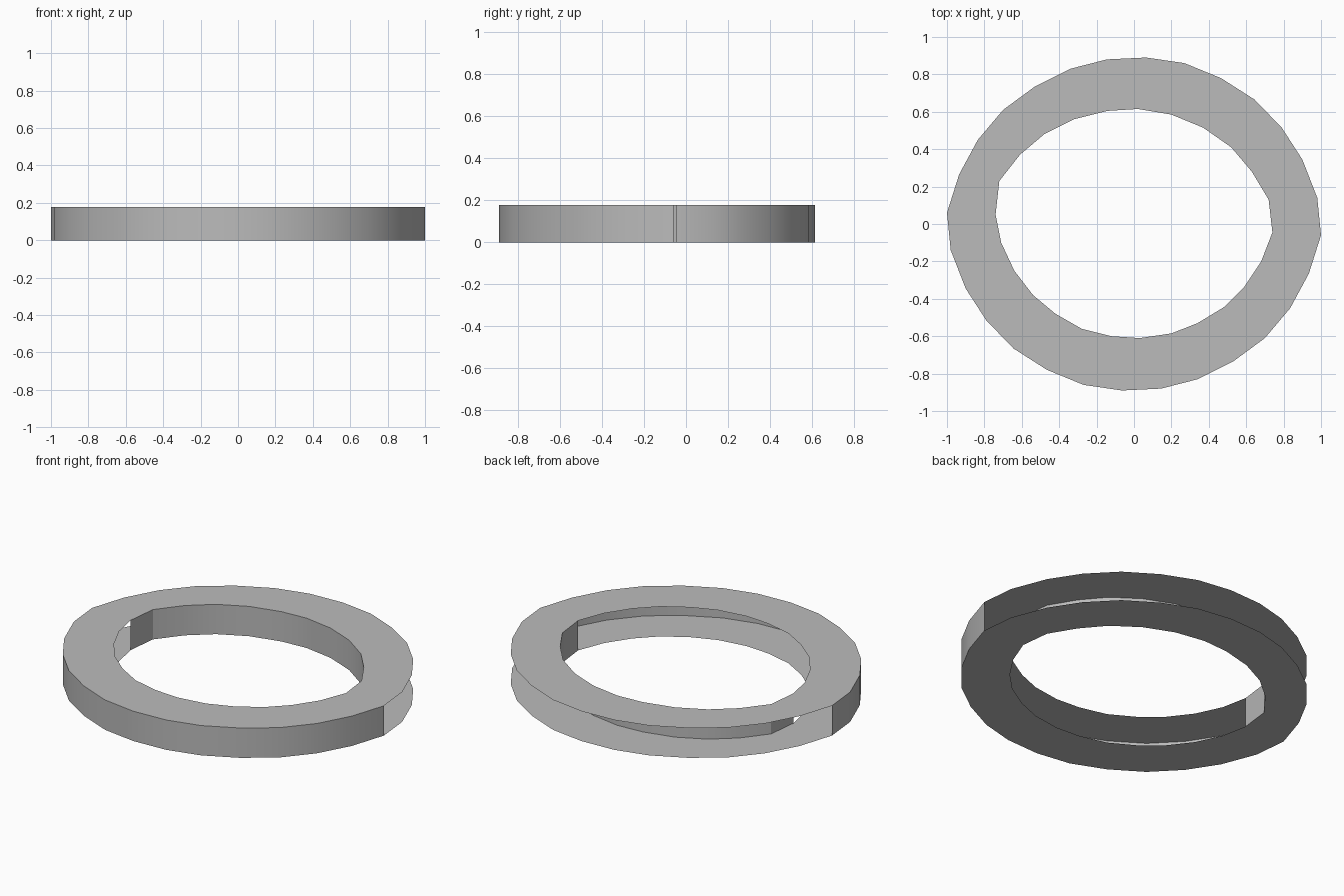
import bpy
import bmesh
import math

cube = bpy.data.objects.get("Cube")
if cube:
    bpy.data.objects.remove(cube, do_unlink=True)

HEIGHT = 0.177

# One plain grey for the whole ring
grey = bpy.data.materials.new("plain_grey")
grey.use_nodes = True
colour = (0.5, 0.5, 0.5, 1.0)
grey.diffuse_color = colour
shader = next(n for n in grey.node_tree.nodes if n.type == "BSDF_PRINCIPLED")
shader.inputs["Base Color"].default_value = colour


def finish(name, bm, smooth=False):
    """Turn a bmesh into a named, coloured object."""
    mesh = bpy.data.meshes.new(name)
    bm.to_mesh(mesh)
    bm.free()
    mesh.materials.append(grey)
    obj = bpy.data.objects.new(name, mesh)
    bpy.context.collection.objects.link(obj)
    if smooth:
        bpy.ops.object.select_all(action="DESELECT")
        obj.select_set(True)
        bpy.context.view_layer.objects.active = obj
        bpy.ops.object.shade_smooth_by_angle(angle=math.radians(30))
    return obj


def flat_ring(name, loops, z, up):
    """Fill the area between two closed outlines with a flat sheet."""
    bm = bmesh.new()
    edges = []
    for loop in loops:
        verts = [bm.verts.new((x, y, z)) for x, y in loop]
        for a, b in zip(verts, verts[1:] + verts[:1]):
            edges.append(bm.edges.new((a, b)))
    bmesh.ops.triangle_fill(bm, use_beauty=True, edges=edges)
    bm.normal_update()
    for face in bm.faces:
        if (face.normal.z > 0) != up:
            face.normal_flip()
    return finish(name, bm)


def wall(name, path):
    """Raise an open path into an upright band."""
    bm = bmesh.new()
    low = [bm.verts.new((x, y, 0)) for x, y in path]
    high = [bm.verts.new((x, y, HEIGHT)) for x, y in path]
    for i in range(len(path) - 1):
        bm.faces.new((low[i], low[i + 1], high[i + 1], high[i]))
    return finish(name, bm, smooth=True)


# Outer outline: front half traced right to left, then turned half a circle
outer_half = [
    (1, -.06), (.935, -.265), (.835, -.45), (.7, -.61), (.53, -.735),
    (.34, -.83), (.145, -.88), (-.065, -.89), (-.27, -.86), (-.465, -.78),
    (-.645, -.665), (-.79, -.515), (-.9, -.345), (-.98, -.14),
]
outer = outer_half + [(-x, -y) for x, y in outer_half]

# Inner outline: front arc right to left, back arc left to right
inner_front = [
    (.74, -.045), (.68, -.2), (.59, -.335), (.48, -.445), (.34, -.53),
    (.2, -.585), (.03, -.61), (-.12, -.6), (-.28, -.56), (-.42, -.48),
    (-.54, -.38), (-.64, -.25), (-.71, -.1),
]
inner_back = [
    (-.74, .05), (-.72, .23), (-.61, .37), (-.48, .48), (-.32, .56),
    (-.14, .605), (.02, .615), (.2, .585), (.37, .515), (.52, .41),
    (.63, .28), (.72, .13),
]
inner = inner_front + inner_back

# Top and bottom sheets
flat_ring("top_ring", (outer, inner), HEIGHT, True)
flat_ring("bottom_ring", (outer, inner), 0, False)

# Upright bands: the outer one closes the front, the inner one the back
front_path = outer_half + [outer[len(outer_half)]]
wall("outer_front_wall", front_path[::-1])
wall("inner_back_wall", inner_back + [inner_front[0]])
